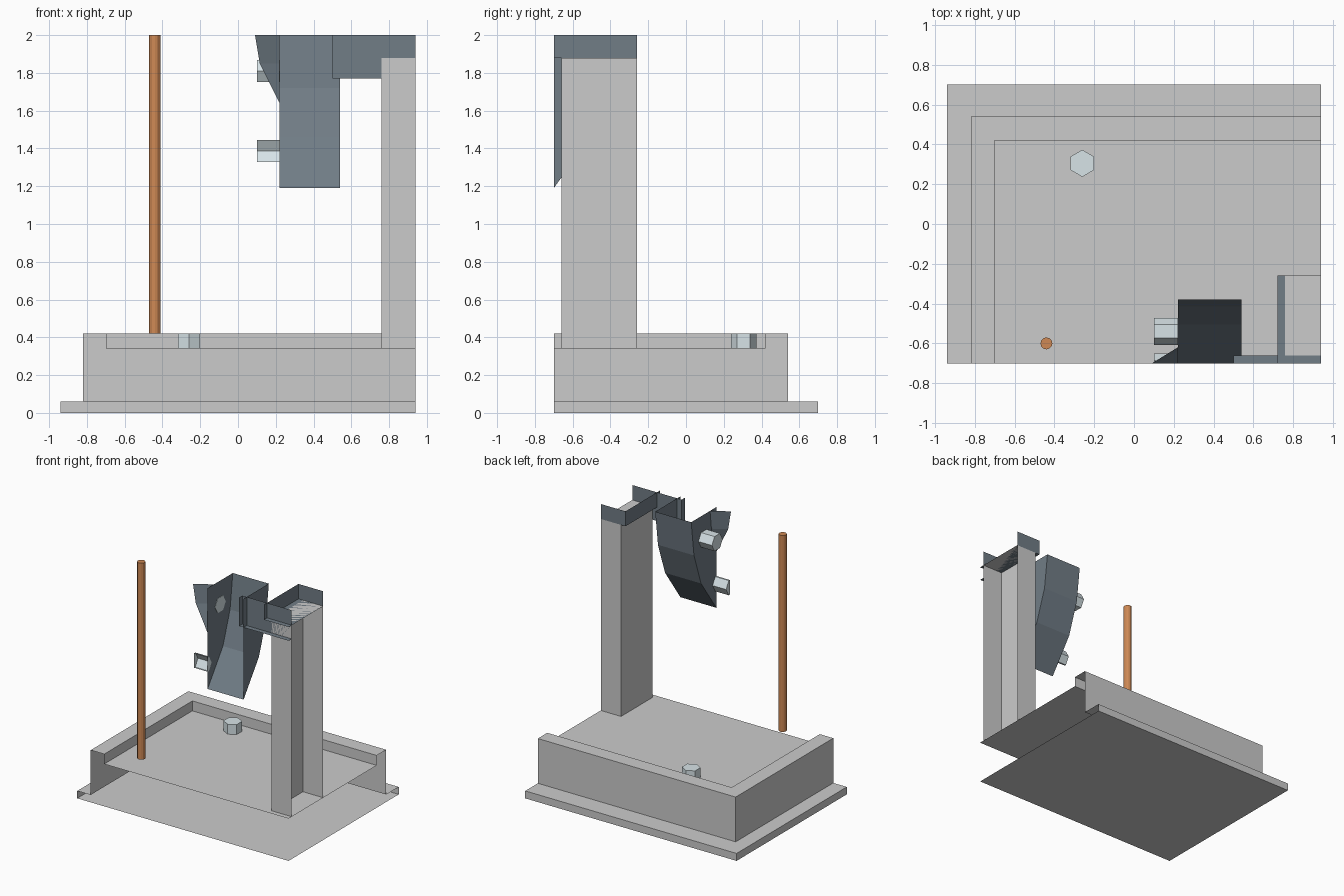
import bpy, bmesh
from math import cos, sin, tau
from mathutils import Vector

if "Cube" in bpy.data.objects:
    bpy.data.objects.remove(bpy.data.objects["Cube"])

CUT_X, CUT_Y, TOP = 0.94, -0.70, 2.0   # the model is a section cut open at these planes


def material(name, rgb):
    m = bpy.data.materials.new(name)
    m.diffuse_color = (*rgb, 1)
    m.use_nodes = True
    m.node_tree.nodes["Principled BSDF"].inputs["Base Color"].default_value = m.diffuse_color
    return m


STEEL = material("dark_steel", (0.165, 0.205, 0.24))
BOLT = material("bolt_metal", (0.68, 0.77, 0.80))
COPPER = material("copper", (0.62, 0.25, 0.09))


def finish(name, bm, mat=None):
    me = bpy.data.meshes.new(name)
    bm.to_mesh(me)
    bm.free()
    ob = bpy.data.objects.new(name, me)
    bpy.context.collection.objects.link(ob)
    if mat:
        me.materials.append(mat)
    return ob


def drop_sides(bm, sides):
    gone = [f for f in bm.faces if any(f.normal.dot(Vector(s)) > 0.99 for s in sides)]
    bmesh.ops.delete(bm, geom=gone, context='FACES')


def prism(name, pts, vec, mat=None, open_sides=(), crop_y=None):
    """Extrude a flat outline along vec, then open or crop it."""
    bm = bmesh.new()
    base = bm.faces.new([bm.verts.new(p) for p in pts])
    ext = bmesh.ops.extrude_face_region(bm, geom=[base], use_keep_orig=True)
    bmesh.ops.translate(bm, vec=vec, verts=[v for v in ext['geom'] if isinstance(v, bmesh.types.BMVert)])
    bmesh.ops.recalc_face_normals(bm, faces=bm.faces)
    bm.normal_update()
    drop_sides(bm, open_sides)
    if crop_y is not None:
        bmesh.ops.bisect_plane(bm, geom=bm.verts[:] + bm.edges[:] + bm.faces[:],
                               plane_co=(0, crop_y, 0), plane_no=(0, -1, 0), clear_outer=True)
    return finish(name, bm, mat)


def box(name, lo, hi, mat=None, open_sides=()):
    (x0, y0, z0), (x1, y1, z1) = lo, hi
    pts = [(x0, y0, z0), (x1, y0, z0), (x1, y1, z0), (x0, y1, z0)]
    return prism(name, pts, (0, 0, z1 - z0), mat, open_sides)


def ring(n, r):
    return [(r * cos(tau * i / n), r * sin(tau * i / n)) for i in range(n)]


# Stepped base: an L-shaped profile running along the left and back, plus floor and underside
bm = bmesh.new()
levels = [(0.94, 0.70, 0), (0.94, 0.70, 0.06), (0.82, 0.54, 0.06),
          (0.82, 0.54, 0.42), (0.70, 0.42, 0.42), (0.70, 0.42, 0.34)]
rows = [[bm.verts.new(p) for p in ((-a, CUT_Y, z), (-a, b, z), (CUT_X, b, z))] for a, b, z in levels]
for low, high in zip(rows, rows[1:]):
    for i in range(2):
        bm.faces.new((low[i + 1], low[i], high[i], high[i + 1]))
bm.faces.new(rows[0] + [bm.verts.new((CUT_X, CUT_Y, 0))])
bm.faces.new((rows[-1] + [bm.verts.new((CUT_X, CUT_Y, 0.34))])[::-1])
finish("stepped_base", bm)

# Column, its cap and the cross beam, all open where the section is cut
PX, NY, PZ, NZ = (1, 0, 0), (0, -1, 0), (0, 0, 1), (0, 0, -1)
box("column", (0.76, -0.66, 0.34), (CUT_X, -0.26, 1.88), None, [PX, NZ])
box("column_cap", (0.72, CUT_Y, 1.88), (CUT_X, -0.26, TOP), STEEL, [PX, NY, PZ])
box("cross_beam", (0.50, CUT_Y, 1.77), (CUT_X, -0.66, TOP), STEEL, [PX, NY, PZ])

# Curved bracket hanging beside the beam
profile = [(CUT_Y, TOP), (CUT_Y, 1.19), (-0.505, 1.46), (-0.415, 1.72), (-0.38, TOP)]
prism("curved_bracket", [(0.22, y, z) for y, z in profile], (0.32, 0, 0), STEEL, [NY, PZ])

# Tapered side fin of the bracket
bm = bmesh.new()
a, b, c, d, e = [bm.verts.new(p) for p in (
    (0.09, CUT_Y, TOP), (0.22, -0.62, TOP), (0.115, CUT_Y, 1.85), (0.22, -0.637, 1.85), (0.22, CUT_Y, 1.64))]
bm.faces.new((a, b, d, c))
bm.faces.new((c, d, e))
finish("side_fin", bm, STEEL)

# Hexagonal bolts: two through the bracket side, one on the base floor
for name, y, z in (("upper_bolt", -0.54, 1.81), ("lower_bolt", -0.72, 1.387)):
    prism(name, [(0.10, y + u, z + v) for u, v in ring(6, 0.068)], (0.122, 0, 0), BOLT, crop_y=CUT_Y)
prism("base_bolt", [(-0.26 + v, 0.305 + u, 0.34) for u, v in ring(6, 0.068)], (0, 0, 0.08), BOLT)

# Upright rod
prism("upright_rod", [(-0.44 + u, -0.60 + v, 0.42) for u, v in ring(12, 0.03)], (0, 0, TOP - 0.42), COPPER)
